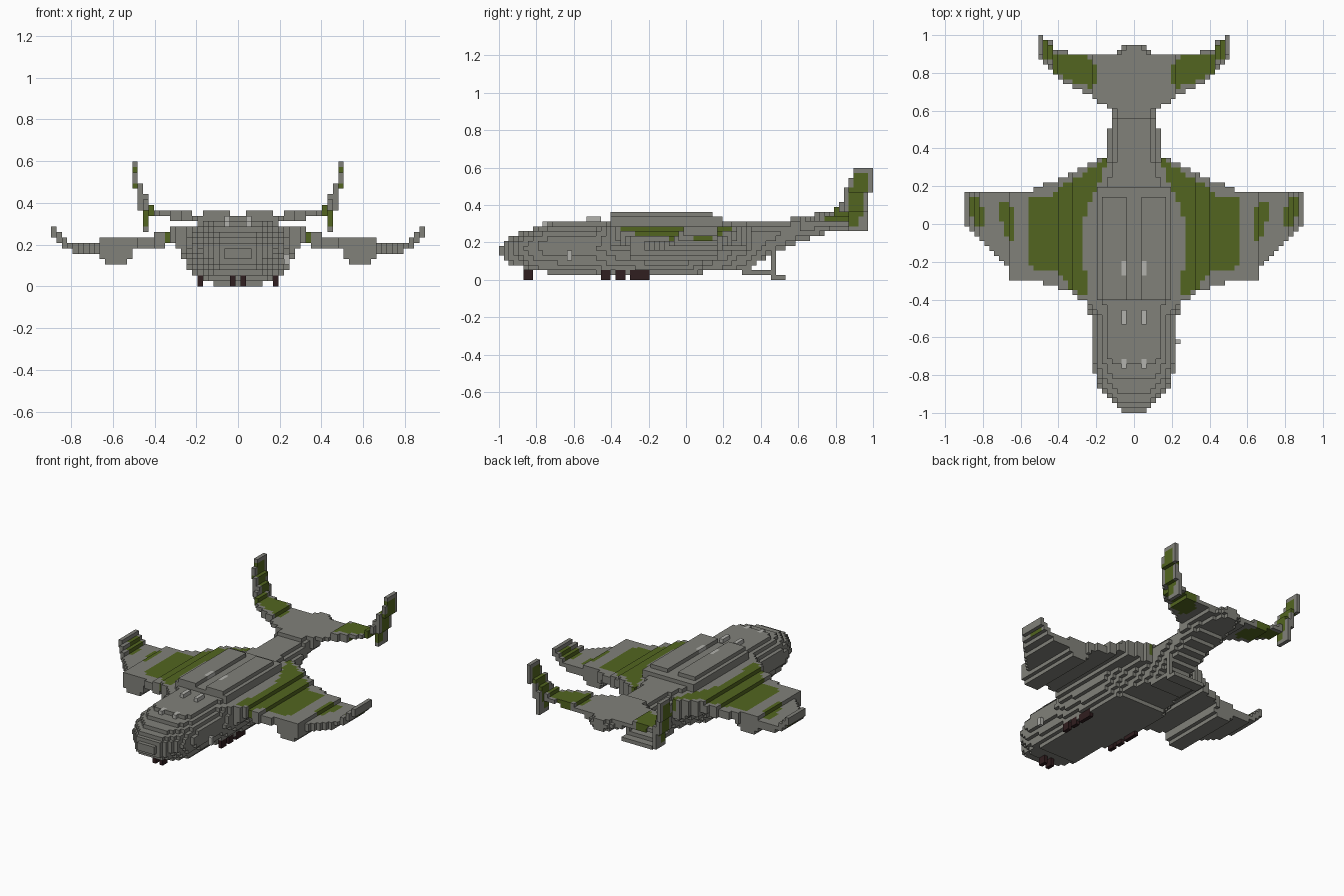
import bpy
import bmesh
from mathutils import Vector

cube = bpy.data.objects.get("Cube")
if cube:
    bpy.data.objects.remove(cube, do_unlink=True)

V = 2 / 77  # edge length of one block


def material(name, rgb):
    mat = bpy.data.materials.new(name)
    mat.use_nodes = True
    color = (*rgb, 1)
    mat.diffuse_color = color
    mat.node_tree.nodes["Principled BSDF"].inputs["Base Color"].default_value = color
    return mat


GREY = material("hull grey", (0.22, 0.22, 0.195))
GREEN = material("camouflage green", (0.085, 0.13, 0.014))
LIGHT = material("light grey", (0.45, 0.45, 0.42))
DARK = material("tyre brown", (0.03, 0.013, 0.014))


def lerp(table, t):
    """Piecewise linear value of a station table."""
    if t <= table[0][0]:
        return table[0][1]
    for (a, va), (b, vb) in zip(table, table[1:]):
        if t <= b:
            return va + (vb - va) * (t - a) / (b - a)
    return table[-1][1]


# Fuselage: plan width, top line, belly line and section fullness
WIDTH = [(-1, .05), (-.95, .115), (-.9, .155), (-.84, .2), (-.76, .22), (-.5, .225),
         (-.4, .26), (-.2, .285), (0, .285), (.2, .22), (.35, .155), (.55, .125),
         (.7, .14), (.9, .09), (.95, .04)]
TOP = [(-1, .18), (-.97, .21), (-.93, .235), (-.85, .26), (-.78, .285), (-.68, .312),
       (.5, .312), (.6, .338)]
BELLY = [(-1, .13), (-.96, .09), (-.9, .07), (-.8, .045), (-.67, .03), (.09, .03),
         (.1, .052), (.33, .052), (.36, .08), (.48, .15), (.62, .205), (.76, .255)]
SECTION = [(0, .66), (.25, .85), (.5, 1), (.7, .95), (.85, .8), (1, .55)]


def fuselage(x, y, z):
    low, high = lerp(BELLY, y), lerp(TOP, y)
    if y > .95 or not low < z < high:
        return False
    return x < lerp(WIDTH, y) * lerp(SECTION, (z - low) / (high - low))


def spine(x, y, z):
    deck = x < .195 and -.41 < y < .2 and .26 < z < .338
    ridge = .05 < x < .17 and -.41 < y < .14 and .33 < z < .364
    return deck or ridge


# Main wing: edges and thickness along the span
WING_FRONT = [(.2, -.46), (.25, -.42), (.3, -.38), (.38, -.34), (.47, -.32), (.51, -.3),
              (.66, -.3), (.67, -.22), (.72, -.18), (.8, -.1), (.9, .02)]
WING_BACK = [(.14, .37), (.2, .33), (.3, .28), (.4, .235), (.5, .2), (.55, .17)]
WING_TOP = [(.2, .29), (.33, .28), (.34, .262), (.4, .258), (.42, .235), (.65, .235),
            (.67, .21), (.8, .205), (.9, .29)]
WING_LOW = [(.2, .16), (.3, .2), (.4, .19), (.5, .17), (.66, .155), (.79, .158), (.9, .24)]


def wing(x, y, z):
    return (.13 < x < .9 and lerp(WING_FRONT, x) < y < lerp(WING_BACK, x)
            and lerp(WING_LOW, x) < z < lerp(WING_TOP, x))


def engine_pod(x, y, z):
    side = abs(x - .59)
    return -.3 < y < .17 and side < .075 and (.105 if side < .045 else .13) < z < .235


# Tail: swept deck curving up into fins
TAIL_FRONT = [(.1, .6), (.2, .66), (.35, .74), (.43, .79), (.48, .86)]
TAIL_BACK = [(.32, .9), (.42, .93), (.48, .98), (.5, 1)]
TAIL_TOP = [(.2, .338), (.22, .36), (.38, .362), (.42, .39), (.442, .43),
            (.468, .5), (.493, .61)]
TAIL_LOW = [(.12, .29), (.2, .31), (.3, .312), (.36, .338), (.42, .342),
            (.468, .365), (.493, .48)]
FIN_FRONT = [(.34, .76), (.39, .82), (.49, .86), (.6, .9)]


def tail(x, y, z):
    return (x < .5 and lerp(TAIL_FRONT, x) < y < lerp(TAIL_BACK, x)
            and lerp(TAIL_LOW, x) < z < lerp(TAIL_TOP, x)
            and (x < .43 or lerp(FIN_FRONT, z) < y))


def lower_fin(x, y, z):
    return .43 < x < .456 and .86 < y < .97 and .26 < z < .41


# Loading ramp with its two struts
def ramp(x, y, z):
    lip = x < .12 and .45 < y < .53 and z < V
    floor = x < .12 and .3 < y < .47 and V < z < 2 * V
    strut = .09 < x < .12 and .45 < y < .48 and z < .155
    return lip or floor or strut


# Landing gear
def nose_wheels(x, y, z):
    return .02 < x < .03 and abs(y + .844) < V and z < 2 * V


def main_wheels(x, y, z):
    return (.17 < x < .19 and z < 2 * V
            and any(abs(y - c) < V for c in (-.43, -.351, -.273, -.208)))


# Light roof hatches
def roof_hatches(x, y, z):
    places = ((-.74, .29), (-.494, .316), (-.234, .342))
    return .04 < x < .06 and any(abs(y - c) < .03 and h < z < h + V for c, h in places)


# Camouflage patches as front and back limits along the span
WING_PATCHES = [
    ([(.15, .3), (.2, .18), (.24, .09), (.27, 0), (.272, -.2), (.275, -.37),
      (.33, -.36), (.37, -.3), (.42, -.25), (.55, -.23)],
     [(.15, .35), (.2, .31), (.3, .24), (.38, .2), (.45, .13), (.55, .13)]),
    ([(.235, -.37), (.275, -.37)], [(.235, -.35), (.275, -.2)]),
    ([(.63, -.08), (.66, -.1), (.7, 0), (.72, .05)], [(.63, .09), (.7, .12), (.72, .09)]),
    ([(.79, -.02), (.82, -.02), (.88, .07)], [(.79, .07), (.83, .14), (.88, .14)]),
]
TAIL_PATCH = ([(.2, .76), (.23, .72), (.33, .76), (.42, .8), (.47, .86)],
              [(.2, .83), (.24, .89), (.3, .89), (.44, .91), (.49, .95)])


def in_patch(patch, x, y):
    front, back = patch
    return front[0][0] < x < back[-1][0] and lerp(front, x) < y < lerp(back, x)


def wing_green(x, y, z, up):
    return (up > 0 or up == 0 and z > .2) and any(in_patch(p, x, y) for p in WING_PATCHES)


def tail_green(x, y, z, up):
    if x > .43:
        return .29 < z < .575 and abs(y - .885 - (z - .3) * .2) < .042
    return in_patch(TAIL_PATCH, x, y)


def plain(x, y, z, up):
    return False


# Earlier parts own shared blocks
PARTS = [
    ("roof_hatches", roof_hatches, LIGHT, plain),
    ("nose_wheels", nose_wheels, DARK, plain),
    ("main_wheels", main_wheels, DARK, plain),
    ("fuselage", fuselage, GREY, plain),
    ("spine", spine, GREY, plain),
    ("engine_pods", engine_pod, GREY, wing_green),
    ("wings", wing, GREY, wing_green),
    ("tail", tail, GREY, tail_green),
    ("lower_fins", lower_fin, GREY, tail_green),
    ("loading_ramp", ramp, GREY, plain),
]

owner = {}
for i in range(35):
    for j in range(-38, 39):
        for k in range(23):
            point = (i * V, j * V, (k + .5) * V)
            for name, shape, *_ in PARTS:
                if shape(*point):
                    owner[i, j, k] = owner[-i, j, k] = name
                    break

# Side door window on the left flank only
for k in (4, 5):
    owner[9, -24, k] = "door_window"
PARTS.append(("door_window", None, LIGHT, plain))

SIDES = [Vector(s) for a in (1, -1) for s in ((a, 0, 0), (0, a, 0), (0, 0, a))]


def build(name, base, is_green):
    """Skin the blocks of one part with their exposed faces."""
    bm = bmesh.new()
    corners = {}
    for cell in [c for c, n in owner.items() if n == name]:
        center = Vector(cell)
        for n in SIDES:
            if tuple(int(c) for c in center + n) in owner:
                continue
            u = Vector((n.y, n.z, n.x))
            w = n.cross(u)
            ring = []
            for a, b in ((1, 1), (-1, 1), (-1, -1), (1, -1)):
                p = center + (n + u * a + w * b) / 2
                key = tuple(p)
                if key not in corners:
                    corners[key] = bm.verts.new((p.x * V, p.y * V, (p.z + .5) * V))
                ring.append(corners[key])
            face = bm.faces.new(ring)
            x, y, z = center * V
            face.material_index = int(is_green(abs(x), y, z + V / 2, n.z))
    mesh = bpy.data.meshes.new(name)
    bm.to_mesh(mesh)
    bm.free()
    mesh.materials.append(base)
    if is_green is not plain:
        mesh.materials.append(GREEN)
    bpy.context.collection.objects.link(bpy.data.objects.new(name, mesh))


for name, _, base, is_green in PARTS:
    build(name, base, is_green)
